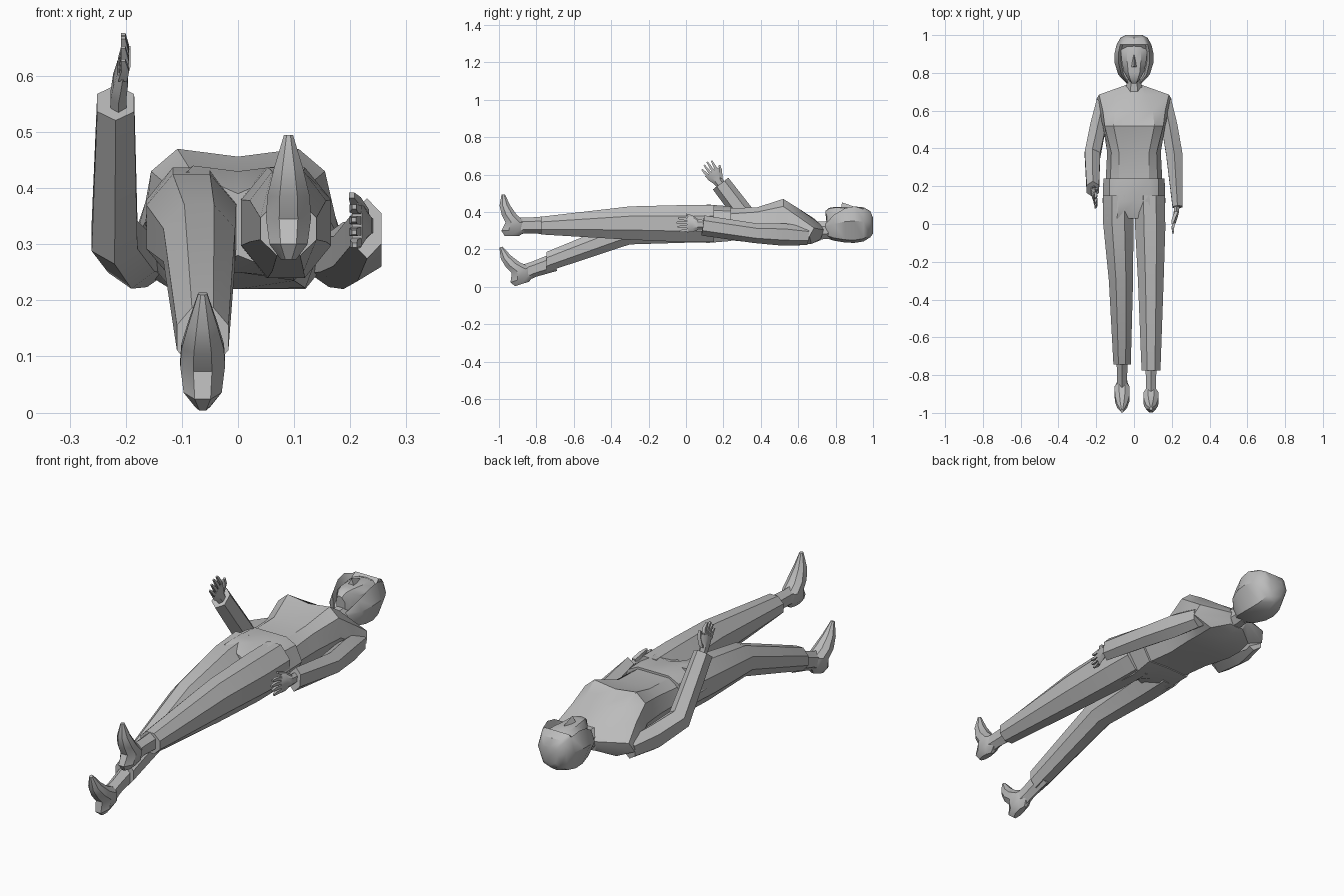
import bpy, bmesh, math
from mathutils import Vector, Matrix

if "Cube" in bpy.data.objects:
    bpy.data.objects.remove(bpy.data.objects["Cube"])

grey = bpy.data.materials.new("plain_grey")
grey.diffuse_color = (0.5, 0.5, 0.5, 1)
grey.use_nodes = True
grey.node_tree.nodes["Principled BSDF"].inputs["Base Color"].default_value = grey.diffuse_color


def loft(name, rings, angle=35):
    """Skin a list of closed point rings and cap both ends."""
    bm = bmesh.new()
    loops = [[bm.verts.new(p) for p in ring] for ring in rings]
    n = len(loops[0])
    for a, b in zip(loops, loops[1:]):
        for i in range(n):
            j = (i + 1) % n
            bm.faces.new((a[i], a[j], b[j], b[i]))
    bm.faces.new(loops[0])
    bm.faces.new(loops[-1])
    bmesh.ops.recalc_face_normals(bm, faces=bm.faces)
    me = bpy.data.meshes.new(name)
    bm.to_mesh(me)
    bm.free()
    ob = bpy.data.objects.new(name, me)
    bpy.context.collection.objects.link(ob)
    me.materials.append(grey)
    bpy.ops.object.select_all(action='DESELECT')
    bpy.context.view_layer.objects.active = ob
    ob.select_set(True)
    bpy.ops.object.shade_smooth_by_angle(angle=math.radians(angle))
    return ob


def oval(c, u, v, n=8, turn=0.5):
    """Ring round c with half-axis vectors u and v; flats sit on the axes."""
    k = 1 / math.cos(math.pi / n) if turn else 1
    return [Vector(c) + (Vector(u) * math.cos(t) + Vector(v) * math.sin(t)) * k
            for t in ((i + turn) * 2 * math.pi / n for i in range(n))]


def slab(y, cx, rx, z0, z1, n=8):
    return oval((cx, y, (z0 + z1) / 2), (rx, 0, 0), (0, 0, (z1 - z0) / 2), n)


def mirrored(half):
    """Full ring from half profile points, front centre to back centre."""
    return half + [(-x, y, z) for x, y, z in half[-2:0:-1]]


def tube(name, path, n=6):
    """Path of (centre, side radius, depth radius)."""
    pts = [Vector(p[0]) for p in path]
    rings = []
    for i, (c, a, b) in enumerate(path):
        t = Vector((0, 0, 0))
        if i:
            t += (pts[i] - pts[i - 1]).normalized()
        if i < len(pts) - 1:
            t += (pts[i + 1] - pts[i]).normalized()
        t.normalize()
        u = (Vector((1, 0, 0)) - t * t.x).normalized()
        rings.append(oval(c, u * a, t.cross(u) * b, n, 0.5))
    return loft(name, rings)


def body(rows):
    """Rows of (front y, side y, back y, six x/z pairs)."""
    return [mirrored([(x, (yf, yf, yf, ym, yb, yb)[i], z)
                      for i, (x, z) in enumerate(p)]) for yf, ym, yb, p in rows]


# Trousers seat
loft("hips", body([
    (.03, .03, .03, [(0, .39), (.09, .43), (.14, .40), (.16, .33), (.10, .24), (0, .28)]),
    (.12, .12, .12, [(0, .43), (.08, .44), (.13, .41), (.166, .335), (.10, .235), (0, .25)]),
    (.24, .24, .24, [(0, .43), (.08, .43), (.13, .405), (.162, .335), (.11, .245), (0, .25)])]))

# Shirt
loft("torso", body([
    (.23, .23, .23, [(0, .42), (.08, .42), (.125, .39), (.15, .335), (.10, .25), (0, .255)]),
    (.38, .38, .38, [(0, .425), (.08, .425), (.12, .40), (.142, .33), (.10, .235), (0, .245)]),
    (.52, .52, .52, [(0, .456), (.108, .470), (.155, .43), (.165, .34), (.12, .222), (0, .22)]),
    (.60, .59, .59, [(0, .41), (.10, .42), (.165, .375), (.185, .30), (.12, .22), (0, .22)]),
    (.685, .66, .67, [(0, .365), (.06, .36), (.185, .315), (.20, .27), (.11, .23), (0, .23)]),
    (.735, .73, .72, [(0, .32), (.025, .32), (.045, .305), (.05, .285), (.035, .255), (0, .25)])]), 25)

# Legs and trouser cuffs
loft("raised_leg", [slab(.15, .083, .08, .24, .437), slab(-.02, .086, .08, .24, .437),
                    slab(-.30, .089, .068, .252, .43), slab(-.775, .09, .05, .28, .375)])
loft("lowered_leg", [slab(.15, -.083, .08, .24, .437), slab(0, -.083, .08, .236, .425),
                     slab(-.30, -.069, .064, .227, .37), slab(-.745, -.063, .046, .08, .187)])


# Feet: ankle tube and an upright foot with heel, arch and pointed toe
def foot(side, x, pivot, angle):
    m = Matrix.Translation((x, *pivot)) @ Matrix.Rotation(angle, 4, 'X')
    ankle = [oval(c, (r, 0, 0), (0, 0, h), 6) for c, r, h in
             [((0, .07, 0), .03, .042), ((0, -.05, -.002), .026, .036), ((0, -.11, -.005), .03, .04)]]
    # height, sole y, instep y, half width
    rows = [(-.057, -.17, -.09, .014), (-.03, -.187, -.055, .034), (.015, -.165, -.06, .040),
            (.055, -.185, -.105, .038), (.105, -.197, -.14, .026), (.165, -.186, -.168, .008)]
    shape = [oval((0, (s + t) / 2, h), (w, 0, 0), (0, (t - s) / 2, 0), 8)
             for h, s, t, w in rows]
    for name, rings in ((side + "_ankle", ankle), (side + "_foot", shape)):
        loft(name, [[m @ Vector(p) for p in r] for r in rings])


foot("raised", .09, (-.80, .33), 0)
foot("lowered", -.063, (-.77, .11), math.radians(18))

# Sleeves
tube("resting_arm", [((.162, .65, .272), .036, .042), ((.188, .52, .28), .042, .052),
                     ((.213, .37, .287), .043, .046), ((.23, .09, .328), .026, .047)])
tube("lifted_arm", [((-.162, .65, .272), .036, .042), ((-.190, .52, .28), .042, .052),
                    ((-.220, .365, .315), .041, .052), ((-.218, .185, .552), .033, .045)])


# Hands: palm, four fingers and a thumb in the plane of d and v
def hand(side, wrist, d, v, bend):
    w, d, v = Vector(wrist), Vector(d).normalized(), Vector(v).normalized()
    x = Vector((1, 0, 0))

    def rod(name, rows, n):
        loft(name, [oval(w + d * a + v * b + x * o, x * rx, v * rv, n) for a, b, o, rx, rv in rows])

    rod(side + "_palm", [(-.03, 0, 0, .014, .02), (.02, 0, 0, .014, .024),
                         (.05, .002, bend * .3, .013, .036), (.08, 0, bend * .6, .009, .036)], 6)
    for i, length in enumerate((.045, .057, .062, .053)):
        b = -.029 + i * .019
        rod(f"{side}_finger_{i + 1}",
            [(.075, b, bend * .6, .008, .0075), (.075 + length * .5, b * 1.1, bend, .007, .007),
             (.075 + length, b * 1.2, bend * .7, .004, .004)], 4)
    rod(side + "_thumb", [(.02, .018, 0, .009, .011), (.055, .043, bend, .009, .008),
                          (.085, .054, bend * 1.4, .005, .005)], 4)


hand("resting", (.226, .085, .333), (-.08, -1, 0), (0, 0, 1), -.012)
hand("lifted", (-.213, .183, .550), (0, -.58, .82), (0, .82, .58), .012)

# Neck
loft("neck", [slab(.68, 0, .048, .25, .35), slab(.74, 0, .040, .255, .35),
              slab(.82, 0, .042, .26, .36)])

# Face: chin, cheeks, brow and forehead
loft("face", [mirrored([(x * w, y + (.01 if k > 1 else 0), z + dz)
                        for k, (x, dz) in enumerate([(0, 0), (.55, -.004), (1, -.03), (1, -.10), (0, -.11)])])
              for y, w, z in [(.745, .022, .405), (.765, .036, .422), (.80, .055, .428),
                              (.86, .066, .425), (.915, .070, .428), (.96, .062, .41)]])
# Nose wedge
loft("nose", [[(-.016, .83, .42), (.016, .83, .42), (0, .834, .452)],
              [(-.005, .895, .42), (.005, .895, .42), (0, .895, .43)]], 20)

# Hair: bob with side locks framing the face, closed at the crown
hair = []
for y, w, front, lock, back in [(.745, .040, .33, .335, .262), (.79, .083, .34, .385, .247),
                                (.85, .102, .36, .42, .237), (.90, .104, .38, .43, .235),
                                (.95, .092, .425, .415, .243), (.985, .072, .405, .395, .265),
                                (1.0, .045, .37, .36, .285)]:
    mid = (lock + back) / 2
    hair.append(mirrored([(0, y, front), (w * .66, y, front), (w * .8, y, lock),
                          (w, y, mid + .02), (w * .62, y, back + .015), (0, y, back)]))
loft("hair", hair)
